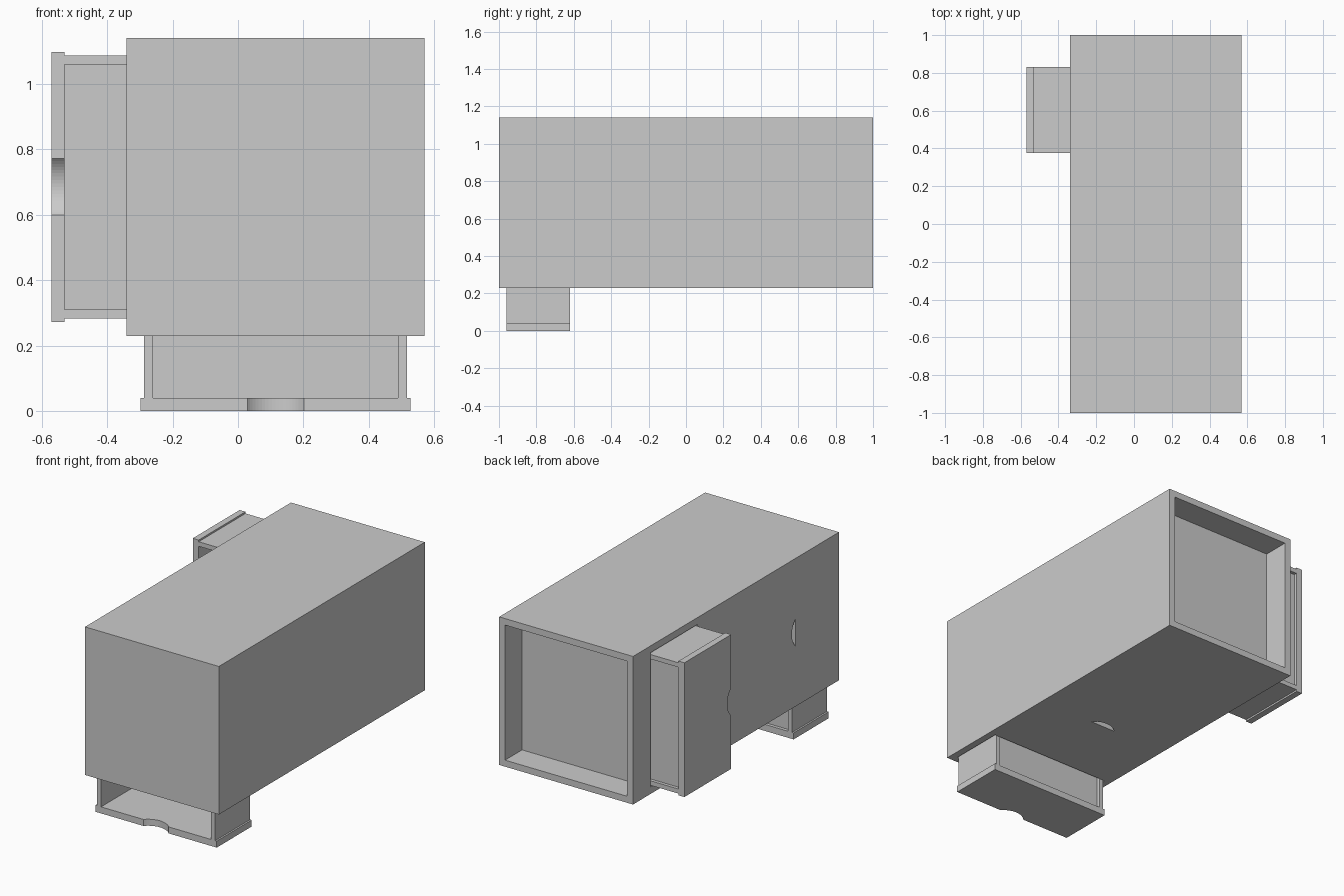
import bpy, bmesh, math

if "Cube" in bpy.data.objects:
    bpy.data.objects.remove(bpy.data.objects["Cube"])

CX, CZ, HALF = 0.115, 0.685, 0.455      # body centre and half width
PLATE = 0.04                            # drawer front thickness
PULL = 0.23                             # how far open drawers stick out
WIDTH = 0.4125                          # half width of a drawer front


def place(side, d, u, y):
    """d = distance outwards from the body axis, u = across the front."""
    if side == "left":
        return (CX - d, y, CZ + u)
    return (CX + u, y, CZ - d)


def prism(bm, side, outline, d0, d1):
    """Extrude an outline of (u, y) points from d0 to d1."""
    a = [bm.verts.new(place(side, d0, u, y)) for u, y in outline]
    b = [bm.verts.new(place(side, d1, u, y)) for u, y in outline]
    n = len(a)
    faces = [bm.faces.new(a), bm.faces.new(b[::-1])]
    for i in range(n):
        j = (i + 1) % n
        faces.append(bm.faces.new((a[j], a[i], b[i], b[j])))
    bmesh.ops.recalc_face_normals(bm, faces=faces)


def rect(u0, u1, y0, y1):
    return [(u0, y0), (u1, y0), (u1, y1), (u0, y1)]


def arc(y, segments=18, chord=0.172, depth=0.038):
    """Finger notch curve, dipping from y by the given depth."""
    r = (chord ** 2 / 4 + depth ** 2) / (2 * depth)
    half = math.asin(chord / 2 / r)
    pts = []
    for i in range(segments + 1):
        t = -half + 2 * half * i / segments
        pts.append((r * math.sin(t), y + r * (math.cos(t) - math.cos(half))))
    return pts


def finish(name, bm):
    mesh = bpy.data.meshes.new(name)
    bm.to_mesh(mesh)
    bm.free()
    ob = bpy.data.objects.new(name, mesh)
    bpy.context.collection.objects.link(ob)
    return ob


def cut(target, side, outline, d0, d1):
    bm = bmesh.new()
    prism(bm, side, outline, d0, d1)
    cutter = finish("cutter", bm)
    cutter.hide_render = True
    mod = target.modifiers.new("cut", "BOOLEAN")
    mod.operation, mod.solver, mod.object = "DIFFERENCE", "EXACT", cutter
    bpy.context.view_layer.objects.active = target
    bpy.ops.object.modifier_apply(modifier=mod.name)
    bpy.data.objects.remove(cutter, do_unlink=True)


def open_drawer(name, side, y0, y1):
    bm = bmesh.new()
    front = HALF + PULL
    inner = front - PLATE
    back = inner - 0.78
    w, t = 0.402, 0.028
    # front plate with finger notch
    prism(bm, side, [(-WIDTH, y0)] + arc(y0) +
          [(WIDTH, y0), (WIDTH, y1), (-WIDTH, y1)], inner, front)
    # side walls
    for s in (-1, 1):
        prism(bm, side, rect(*sorted((s * w, s * (w - t))), y0, y1), back, inner)
    # back wall and floor
    prism(bm, side, rect(t - w, w - t, y0, y1), back, back + t)
    prism(bm, side, rect(t - w, w - t, y1 - 0.04, y1 - 0.02), back + t, inner)
    return finish(name, bm)


# cabinet body
bm = bmesh.new()
prism(bm, "bottom", rect(-HALF, HALF, -1, 1), -HALF, HALF)
body = finish("cabinet_body", bm)

# recessed base at the back end
rim = HALF - 0.04
cut(body, "bottom", rect(-rim, rim, 0.835, 1.1), -rim, rim)

# pulled-out drawers and their slots
for name, side, y0, y1 in (("top_drawer", "bottom", -0.96, -0.62),
                           ("lowest_drawer", "left", 0.375, 0.83)):
    cut(body, side, rect(-WIDTH, WIDTH, y0, y1), -rim, HALF + 0.1)
    open_drawer(name, side, y0, y1)

# closed drawers: hollow tray reached by a finger notch
for side, y0, y1 in (("left", -0.58, -0.2), ("bottom", -0.145, 0.315)):
    cut(body, side, rect(-0.37, 0.37, y0, y1), 0.05 - HALF, HALF - PLATE)
    cut(body, side, arc(y0), HALF - PLATE - 0.02, HALF + 0.1)
